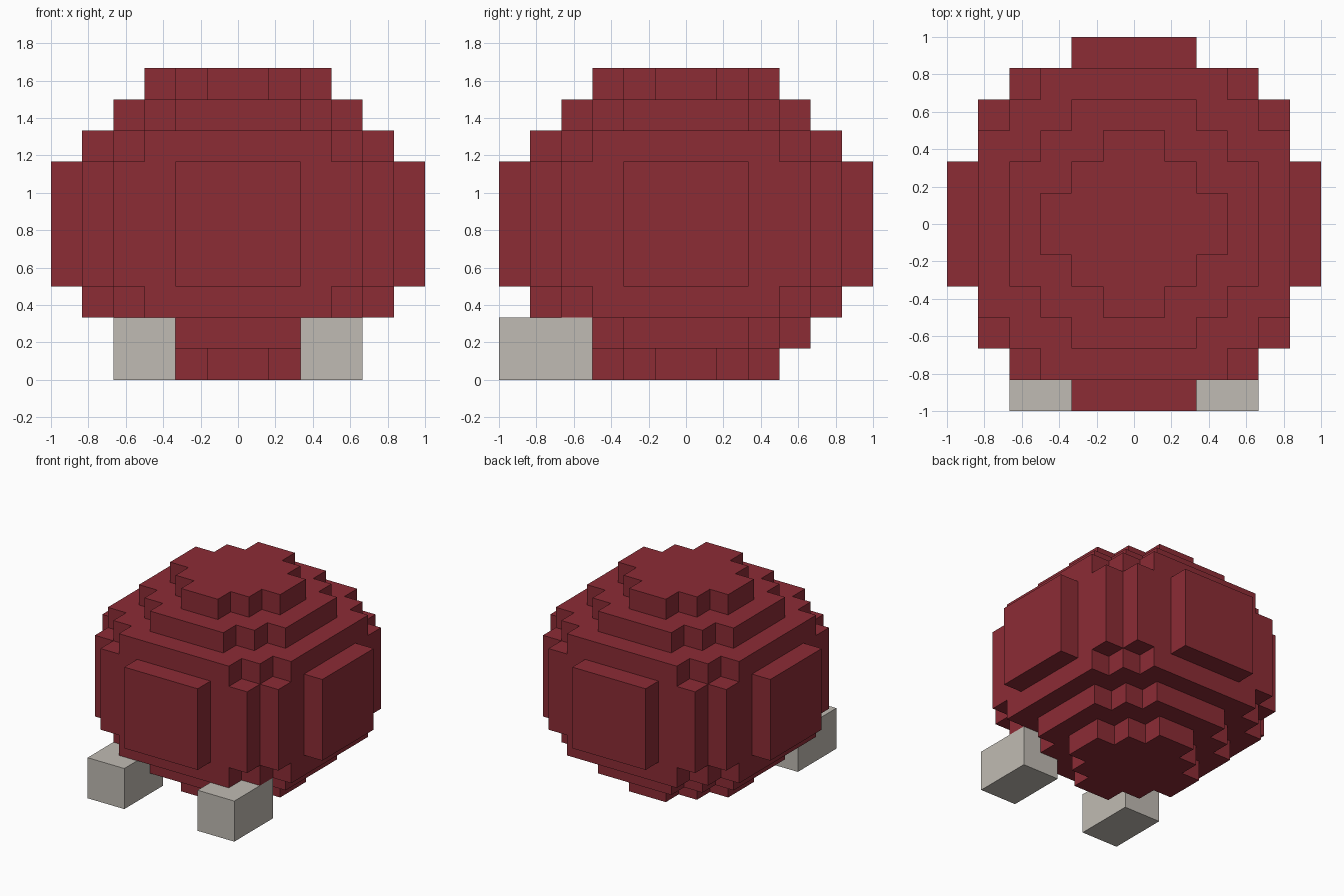
import bpy
import bmesh
from mathutils import Vector

U = 1 / 6  # size of one block

cube = bpy.data.objects.get("Cube")
if cube:
    bpy.data.objects.remove(cube, do_unlink=True)


def make_material(name, colour):
    mat = bpy.data.materials.new(name)
    mat.use_nodes = True
    mat.diffuse_color = colour
    mat.node_tree.nodes["Principled BSDF"].inputs["Base Color"].default_value = colour
    return mat


def add_object(name, bm, mat):
    mesh = bpy.data.meshes.new(name)
    bm.to_mesh(mesh)
    bm.free()
    mesh.materials.append(mat)
    obj = bpy.data.objects.new(name, mesh)
    bpy.context.collection.objects.link(obj)
    return obj


def block_shell(name, cells, mat):
    """Outer skin of a set of unit blocks, with flat areas merged."""
    bm = bmesh.new()
    for cell in cells:
        for axis in range(3):
            for side in (0, 1):
                step = [0, 0, 0]
                step[axis] = 1 if side else -1
                if tuple(c + s for c, s in zip(cell, step)) in cells:
                    continue
                corners = []
                for a, b in ((0, 0), (1, 0), (1, 1), (0, 1)):
                    p = Vector(cell)
                    p[axis] += side
                    p[(axis + 1) % 3] += a
                    p[(axis + 2) % 3] += b
                    corners.append(bm.verts.new(p * U))
                bm.faces.new(corners if side else corners[::-1])
    bmesh.ops.remove_doubles(bm, verts=bm.verts[:], dist=0.001)
    bmesh.ops.dissolve_limit(bm, angle_limit=0.01, verts=bm.verts[:], edges=bm.edges[:])
    return add_object(name, bm, mat)


def box(name, low, high, mat):
    bm = bmesh.new()
    bmesh.ops.create_cube(bm, size=1)
    for v in bm.verts:
        v.co = [(h if c > 0 else l) * U for c, l, h in zip(v.co, low, high)]
    return add_object(name, bm, mat)


red = make_material("dark red", (0.262, 0.025, 0.036, 1))
grey = make_material("warm grey", (0.527, 0.497, 0.451, 1))

# Half extents (x, y) of the crossed rectangles that form each layer
tip = [(3, 1), (2, 2), (1, 3)]
shoulder = [(4, 2), (3, 3), (2, 4)]
rim = [(5, 3), (4, 4), (3, 5)]
belt = [(6, 2), (5, 4), (4, 5), (2, 6)]
layers = [tip, shoulder, rim] + [belt] * 4 + [rim, shoulder, tip]

# Round stepped body
cells = {(x, y, z)
         for z, layer in enumerate(layers)
         for w, d in layer
         for x in range(-w, w)
         for y in range(-d, d)}
block_shell("body", cells, red)

# Two front feet
box("left_foot", (2, -6, 0), (4, -3, 2), grey)
box("right_foot", (-4, -6, 0), (-2, -3, 2), grey)
